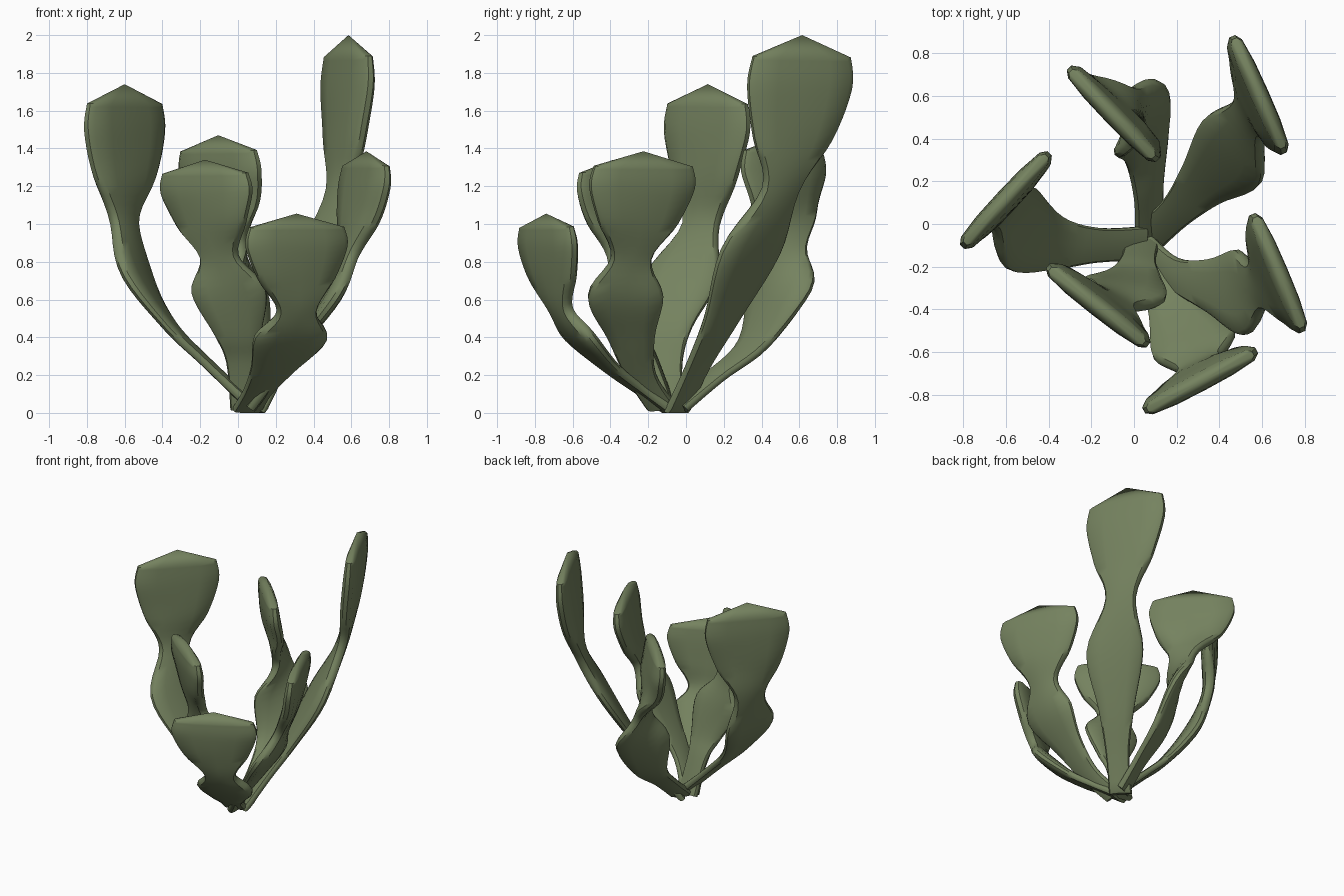
import bpy, bmesh, math
from mathutils import Vector

if "Cube" in bpy.data.objects:
    bpy.data.objects.remove(bpy.data.objects["Cube"])

green = bpy.data.materials.new("cactus green")
green.diffuse_color = (0.178, 0.225, 0.115, 1)
green.use_nodes = True
green.node_tree.nodes["Principled BSDF"].inputs["Base Color"].default_value = green.diffuse_color

# half width and half thickness at: base, stem, lower joint, bulge, waist, low pad, wide pad, shoulder
WIDTH = [0.08, 0.082, 0.125, 0.2, 0.11, 0.225, 0.298, 0.28]
THICK = [0.028, 0.025, 0.03, 0.042, 0.038, 0.048, 0.05, 0.04]
# half of the cross-section: flat faces with bevelled rims
SECTION = [(1, 0.3), (0.9, 0.75), (0.5, 1), (0, 1.05), (-0.5, 1), (-0.9, 0.75), (-1, 0.3)]
SECTION += [(-u, -v) for u, v in SECTION]
STEPS = 5


def catmull(values, i, t):
    """Smooth interpolation between station i and i + 1."""
    p0, p1 = values[max(i - 1, 0)], values[i]
    p2, p3 = values[i + 1], values[min(i + 2, len(values) - 1)]
    return 0.5 * (2 * p1 + (p2 - p0) * t + (2 * p0 - 5 * p1 + 4 * p2 - p3) * t * t
                  + (3 * p1 - p0 - 3 * p2 + p3) * t ** 3)


def make_arm(name, stem, tip, low_angle, top_angle):
    """One flat, jointed arm: stem points up to the waist, then a flared pad with a peaked top."""
    path = [Vector(p) for p in stem]
    waist, tip = path[-1], Vector(tip)
    for up, side in ((0.33, 0.55), (0.66, 0.88), (0.86, 0.98)):
        p = waist.lerp(tip, side)
        p.z = waist.z + (tip.z - waist.z) * up
        path.append(p)
    turn = top_angle - low_angle
    angles = [low_angle + turn * k for k in (0, 0, 0, 0.2, 0.65, 1, 1, 1)]

    # sample the stations into smooth rows
    rows = []
    for i in range(len(path) - 1):
        for s in range(STEPS):
            t = s / STEPS
            rows.append([catmull(k, i, t) for k in (path, WIDTH, THICK, angles)])
    rows.append([path[-1], WIDTH[-1], THICK[-1], angles[-1]])

    bm = bmesh.new()
    rings = []
    for k, (c, w, th, a) in enumerate(rows):
        tangent = (rows[min(k + 1, len(rows) - 1)][0] - rows[max(k - 1, 0)][0]).normalized()
        across = Vector((math.cos(math.radians(a)), math.sin(math.radians(a)), 0))
        normal = tangent.cross(across).normalized()
        across = normal.cross(tangent).lerp(across, 0.7)
        ring = []
        for u, v in SECTION:
            p = c + across * (u * w) + normal * (v * th)
            p.z = max(p.z, 0)
            ring.append(bm.verts.new(p))
        rings.append(ring)
    n = len(SECTION)
    for a, b in zip(rings, rings[1:]):
        for j in range(n):
            bm.faces.new((a[j], a[(j + 1) % n], b[(j + 1) % n], b[j]))
    bm.faces.new(rings[0][::-1])
    # peaked top of the pad
    peak = bm.verts.new(tip)
    for j in range(n):
        bm.faces.new((rings[-1][j], rings[-1][(j + 1) % n], peak))
    bmesh.ops.recalc_face_normals(bm, faces=bm.faces)

    mesh = bpy.data.meshes.new(name)
    bm.to_mesh(mesh)
    bm.free()
    mesh.materials.append(green)
    obj = bpy.data.objects.new(name, mesh)
    bpy.context.collection.objects.link(obj)
    bpy.ops.object.select_all(action='DESELECT')
    obj.select_set(True)
    bpy.context.view_layer.objects.active = obj
    bpy.ops.object.shade_smooth_by_angle(angle=math.radians(40))


# tallest arm, back right
make_arm("tall_arm", [(0.08, -0.05, 0), (0.2, 0.06, 0.24), (0.32, 0.19, 0.5),
                      (0.46, 0.34, 0.85), (0.54, 0.5, 1.18)], (0.585, 0.615, 2.0), -46, -66)
# left arm
make_arm("left_arm", [(0.04, -0.09, 0.07), (-0.17, -0.1, 0.27), (-0.36, -0.09, 0.46),
                      (-0.53, -0.02, 0.72), (-0.6, 0.08, 1.0)], (-0.6, 0.115, 1.74), 80, 47)
# back arm, twisted the most
make_arm("back_arm", [(0.07, -0.04, 0.03), (0.07, 0.15, 0.19), (0.06, 0.36, 0.37),
                      (0.03, 0.49, 0.66), (0.0, 0.53, 0.88)], (-0.105, 0.515, 1.47), 40, 134)
# short inner arm, front left
make_arm("inner_arm", [(0.04, -0.08, 0.02), (0.02, -0.17, 0.27), (0.0, -0.24, 0.42),
                       (-0.05, -0.31, 0.65), (-0.1, -0.35, 0.83)], (-0.175, -0.385, 1.34), -5, -38)
# right arm
make_arm("right_arm", [(0.07, -0.13, 0.03), (0.2, -0.24, 0.2), (0.35, -0.29, 0.4),
                       (0.5, -0.32, 0.62), (0.58, -0.29, 0.82)], (0.68, -0.225, 1.385), -88, -67)
# lowest arm, front
make_arm("front_arm", [(0.05, -0.1, 0.02), (0.11, -0.24, 0.12), (0.19, -0.4, 0.24),
                       (0.28, -0.56, 0.4), (0.31, -0.66, 0.54)], (0.31, -0.74, 1.055), 15, 28)
